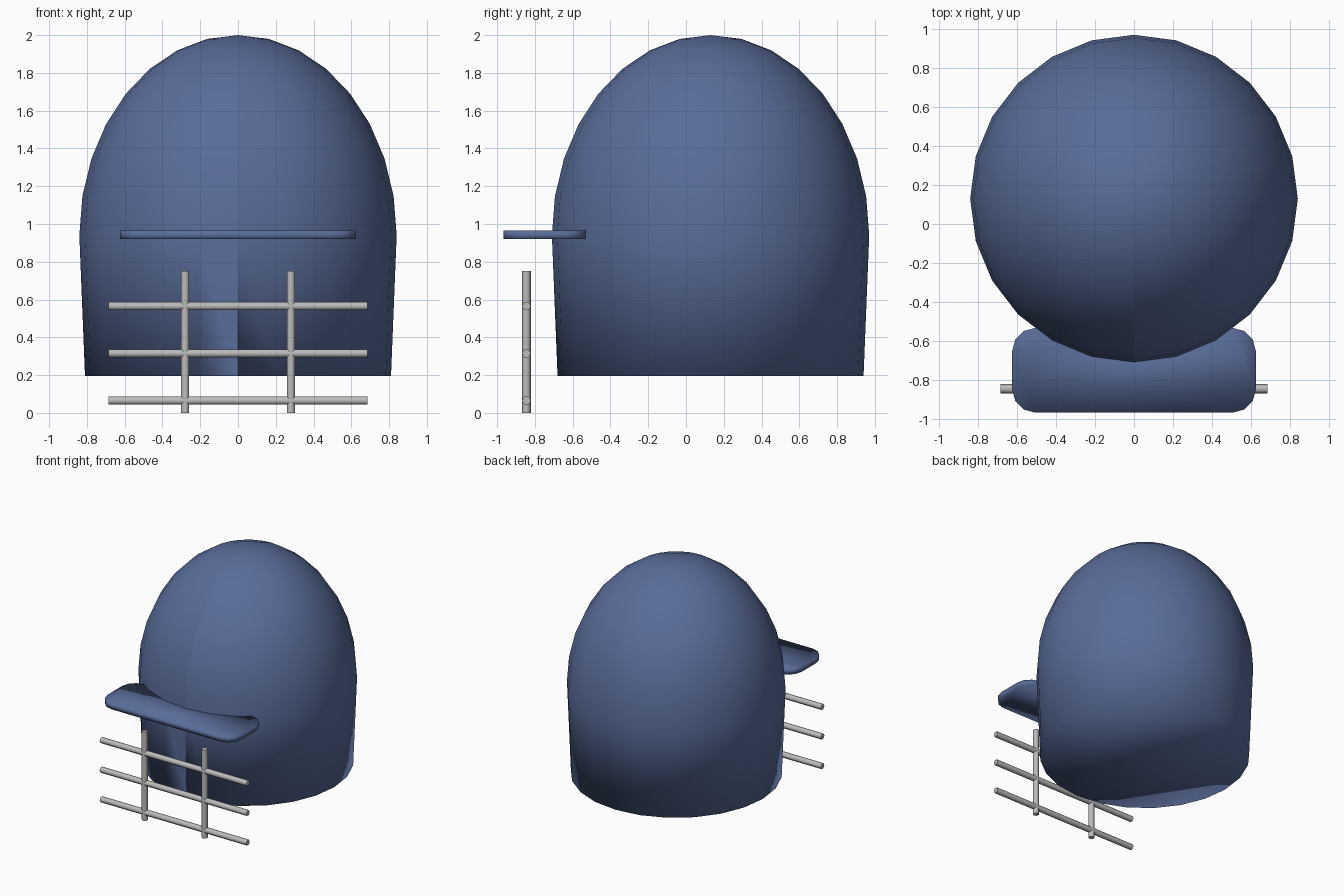
import bpy
import bmesh
from math import sin, cos, pi, radians

cube = bpy.data.objects.get("Cube")
if cube:
    bpy.data.objects.remove(cube, do_unlink=True)


def make_material(name, colour):
    mat = bpy.data.materials.new(name)
    mat.use_nodes = True
    mat.diffuse_color = (*colour, 1)
    mat.node_tree.nodes["Principled BSDF"].inputs["Base Color"].default_value = (*colour, 1)
    return mat


BLUE = make_material("slate_blue", (0.1, 0.15, 0.32))
GREY = make_material("steel_grey", (0.5, 0.5, 0.5))


def add_object(name, bm, mat):
    bmesh.ops.recalc_face_normals(bm, faces=bm.faces)
    mesh = bpy.data.meshes.new(name)
    bm.to_mesh(mesh)
    bm.free()
    mesh.materials.append(mat)
    mesh.shade_smooth()
    obj = bpy.data.objects.new(name, mesh)
    bpy.context.collection.objects.link(obj)
    return obj


# Helmet shell: half ellipsoid above a slightly tapered wall, open seam at the front
SEGMENTS, RINGS = 24, 8
RADIUS, EQUATOR, HEIGHT, CENTRE_Y = 0.84, 0.94, 1.06, 0.13
profile = [(RADIUS * sin(i * pi / 2 / RINGS), EQUATOR + HEIGHT * cos(i * pi / 2 / RINGS))
           for i in range(1, RINGS + 1)]
profile.append((0.81, 0.195))

bm = bmesh.new()
apex = bm.verts.new((0, CENTRE_Y, EQUATOR + HEIGHT))
columns = []
for s in range(SEGMENTS + 1):
    a = 2 * pi * s / SEGMENTS
    columns.append([bm.verts.new((r * sin(a), CENTRE_Y - r * cos(a), z)) for r, z in profile])
for left, right in zip(columns, columns[1:]):
    bm.faces.new((apex, left[0], right[0]))
    for i in range(len(profile) - 1):
        bm.faces.new((left[i], left[i + 1], right[i + 1], right[i]))
bm.faces.new([c[-1] for c in reversed(columns[:-1])])
add_object("helmet_shell", bm, BLUE)

# Visor: flat plate with rounded corners
bm = bmesh.new()
bmesh.ops.create_cube(bm, size=1)
for v in bm.verts:
    v.co.x *= 1.25
    v.co.y = v.co.y * 0.435 - 0.75
    v.co.z = v.co.z * 0.045 + 0.942
uprights = [e for e in bm.edges if abs(e.verts[0].co.z - e.verts[1].co.z) > 0.01]
bmesh.ops.bevel(bm, geom=uprights, offset=0.12, segments=3, profile=0.5, affect='EDGES')
add_object("visor", bm, BLUE)


# Face guard: grid of six-sided bars
def add_bar(name, location, length, tilt=0):
    bpy.ops.mesh.primitive_cylinder_add(vertices=6, radius=0.024, depth=length,
                                        location=location, rotation=(0, tilt, 0))
    bar = bpy.context.object
    bar.name = name
    bar.data.materials.append(GREY)
    bpy.ops.object.shade_smooth_by_angle(angle=radians(65))


GUARD_Y = -0.845
for i in range(3):
    add_bar(f"guard_crossbar_{i + 1}", (0, GUARD_Y, 0.065 + 0.25 * i), 1.37, pi / 2)
for side, x in (("left", 0.28), ("right", -0.28)):
    add_bar(f"guard_upright_{side}", (x, GUARD_Y, 0.375), 0.75)
